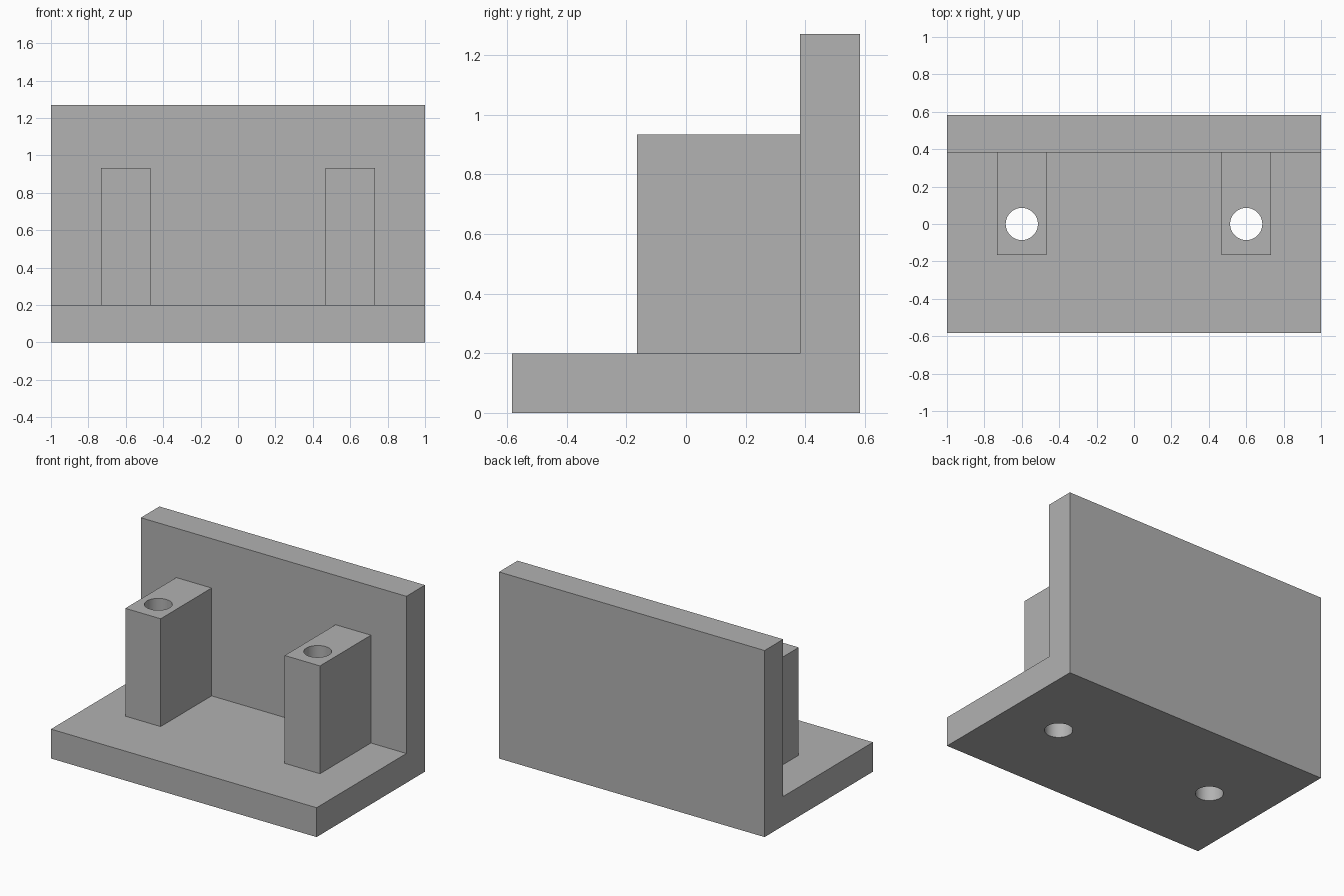
import bpy
import bmesh

cube = bpy.data.objects.get("Cube")
if cube:
    bpy.data.objects.remove(cube, do_unlink=True)

# Overall sizes
HALF_W, HALF_D, HEIGHT = 1.0, 0.583, 1.27
THICK = 0.2
WALL_Y = HALF_D - THICK
POST_X, POST_HALF, POST_FRONT, POST_TOP = 0.6, 0.133, -0.165, 0.934
HOLE_R = 0.086
OVERLAP = 0.05

grey = bpy.data.materials.new("plain grey")
grey.use_nodes = True
colour = (0.445, 0.445, 0.445, 1)
grey.diffuse_color = colour
grey.node_tree.nodes["Principled BSDF"].inputs["Base Color"].default_value = colour


def make_object(name, bm):
    bmesh.ops.recalc_face_normals(bm, faces=bm.faces)
    mesh = bpy.data.meshes.new(name)
    bm.to_mesh(mesh)
    bm.free()
    mesh.materials.append(grey)
    obj = bpy.data.objects.new(name, mesh)
    bpy.context.collection.objects.link(obj)
    return obj


def extrude_profile(name, points, x0, x1):
    """Sweep a (y, z) outline along x."""
    bm = bmesh.new()
    face = bm.faces.new([bm.verts.new((x0, y, z)) for y, z in points])
    swept = bmesh.ops.extrude_face_region(bm, geom=[face])["geom"]
    moved = [v for v in swept if isinstance(v, bmesh.types.BMVert)]
    bmesh.ops.translate(bm, verts=moved, vec=(x1 - x0, 0, 0))
    return make_object(name, bm)


def hole_cutter(x):
    bm = bmesh.new()
    bmesh.ops.create_cone(bm, cap_ends=True, segments=64, radius1=HOLE_R,
                          radius2=HOLE_R, depth=2 * HEIGHT)
    bmesh.ops.translate(bm, verts=bm.verts, vec=(x, 0, HEIGHT / 2))
    return make_object("hole_cutter", bm)


def combine(target, tool, operation):
    mod = target.modifiers.new(operation.lower(), 'BOOLEAN')
    mod.operation = operation
    mod.solver = 'EXACT'
    mod.object = tool
    bpy.context.view_layer.objects.active = target
    bpy.ops.object.modifier_apply(modifier=mod.name)
    bpy.data.objects.remove(tool, do_unlink=True)


# L-shaped base plate and back wall
bracket = extrude_profile("bracket", [
    (-HALF_D, 0), (HALF_D, 0), (HALF_D, HEIGHT),
    (WALL_Y, HEIGHT), (WALL_Y, THICK), (-HALF_D, THICK)], -HALF_W, HALF_W)

# Two posts joined to the plate and wall, each with a hole right through
for side in (-1, 1):
    x = side * POST_X
    back, bottom = WALL_Y + OVERLAP, THICK - OVERLAP
    post = extrude_profile("post", [
        (POST_FRONT, bottom), (back, bottom), (back, POST_TOP),
        (POST_FRONT, POST_TOP)], x - POST_HALF, x + POST_HALF)
    combine(bracket, post, 'UNION')
    combine(bracket, hole_cutter(x), 'DIFFERENCE')

# Round hole walls, crisp edges elsewhere
bpy.ops.object.select_all(action='DESELECT')
bracket.select_set(True)
bpy.context.view_layer.objects.active = bracket
bpy.ops.object.shade_smooth_by_angle()
